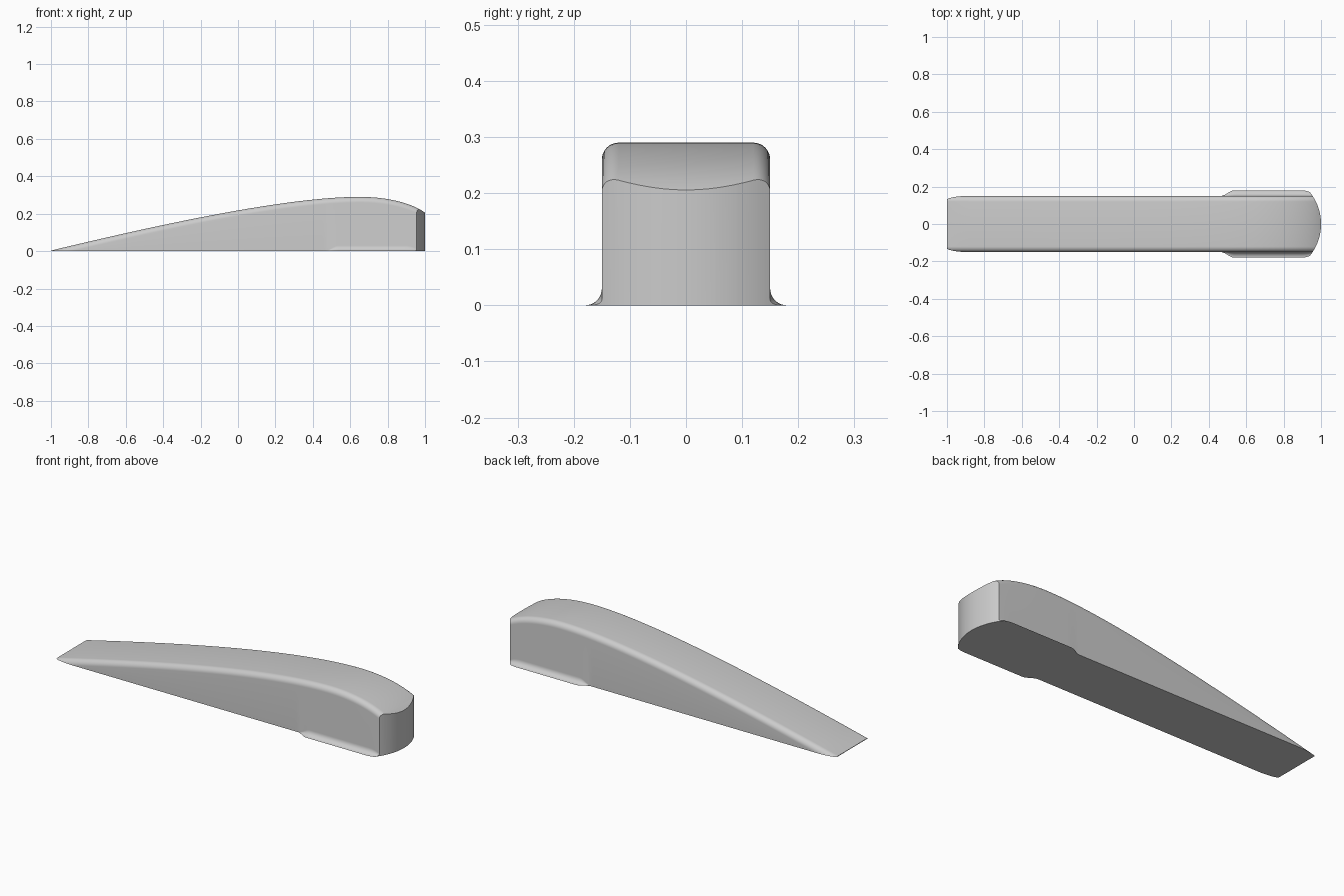
import bpy, bmesh, math
from mathutils import Vector
from mathutils.geometry import interpolate_bezier

if "Cube" in bpy.data.objects:
    bpy.data.objects.remove(bpy.data.objects["Cube"])

HALF_WIDTH, FILLET, NOSE_RADIUS, STEPS = 0.15, 0.03, 0.272, 8

rubber = bpy.data.materials.new("grey_rubber")
rubber.use_nodes = True
rubber.diffuse_color = (0.6, 0.6, 0.6, 1)
rubber.node_tree.nodes["Principled BSDF"].inputs["Base Color"].default_value = (0.6, 0.6, 0.6, 1)


def make_object(name, bm):
    bmesh.ops.recalc_face_normals(bm, faces=bm.faces)
    mesh = bpy.data.meshes.new(name)
    bm.to_mesh(mesh)
    bm.free()
    obj = bpy.data.objects.new(name, mesh)
    bpy.context.collection.objects.link(obj)
    mesh.materials.append(rubber)
    return obj


def smoothstep(a, b, x):
    t = min(1, max(0, (x - a) / (b - a)))
    return t * t * (3 - 2 * t)


def foot_amount(x):
    # The flared foot fades in along the side and rounds off near the heel
    tail = min(1, max(0, (x - 0.89) / 0.07))
    return smoothstep(0.465, 0.535, x) * math.sqrt(1 - tail * tail)


def half_section(x, height):
    # Flared foot, straight side, then rounded top corner
    start = math.asin(max(0, (FILLET - height) / FILLET))
    side = HALF_WIDTH - FILLET + FILLET * math.cos(start)
    k = foot_amount(x)
    foot_height = min(FILLET * max(k, 0.05), max(0, height - FILLET))
    points = []
    for i in range(STEPS + 1):
        a = math.pi / 2 * i / STEPS
        points.append((side + FILLET * k * (1 - math.sin(a)), foot_height * (1 - math.cos(a))))
    for i in range(STEPS + 1):
        a = start + (math.pi / 2 - start) * i / STEPS
        points.append((HALF_WIDTH - FILLET + FILLET * math.cos(a),
                       height - FILLET + FILLET * math.sin(a)))
    return points


# Top line of the wedge: long rise, then a drop to the heel
rise = [Vector(p) for p in ((-1, 0.003), (-0.45, 0.135), (0.25, 0.29), (0.65, 0.29))]
drop = [Vector(p) for p in ((0.65, 0.29), (0.8, 0.29), (0.945, 0.256), (1.02, 0.19))]
top_line = interpolate_bezier(*rise, 110) + interpolate_bezier(*drop, 50)[1:]

# Wedge body lofted along its length
bm = bmesh.new()
rings = []
for x, height in (p[:2] for p in top_line):
    half = half_section(x, height)
    ring = half + [(-y, z) for y, z in reversed(half)]
    rings.append([bm.verts.new((x, y, z)) for y, z in ring])
count = len(rings[0])
for a, b in zip(rings, rings[1:]):
    for i in range(count):
        j = (i + 1) % count
        bm.faces.new((a[i], a[j], b[j], b[i]))
bm.faces.new(rings[0])
bm.faces.new(rings[-1])
bmesh.ops.remove_doubles(bm, verts=bm.verts, dist=0.00001)
wedge = make_object("door_wedge", bm)

# Plan outline that rounds the heel
bm = bmesh.new()
limit = math.asin(0.25 / NOSE_RADIUS)
outline = [(-1.2, -0.25)]
for i in range(49):
    a = limit * (i / 24 - 1)
    outline.append((1 - NOSE_RADIUS + NOSE_RADIUS * math.cos(a), NOSE_RADIUS * math.sin(a)))
outline.append((-1.2, 0.25))
base = bm.faces.new([bm.verts.new((x, y, -0.1)) for x, y in outline])
lifted = bmesh.ops.extrude_face_region(bm, geom=[base])["geom"]
bmesh.ops.translate(bm, verts=[v for v in lifted if isinstance(v, bmesh.types.BMVert)], vec=(0, 0, 0.6))
cutter = make_object("heel_cutter", bm)
cutter.hide_render = True

trim = wedge.modifiers.new("round_heel", "BOOLEAN")
trim.operation, trim.object, trim.solver = "INTERSECT", cutter, "EXACT"
bpy.ops.object.select_all(action="DESELECT")
wedge.select_set(True)
bpy.context.view_layer.objects.active = wedge
bpy.ops.object.modifier_apply(modifier=trim.name)
bpy.data.objects.remove(cutter)
bpy.ops.object.shade_smooth_by_angle(angle=math.radians(30))
